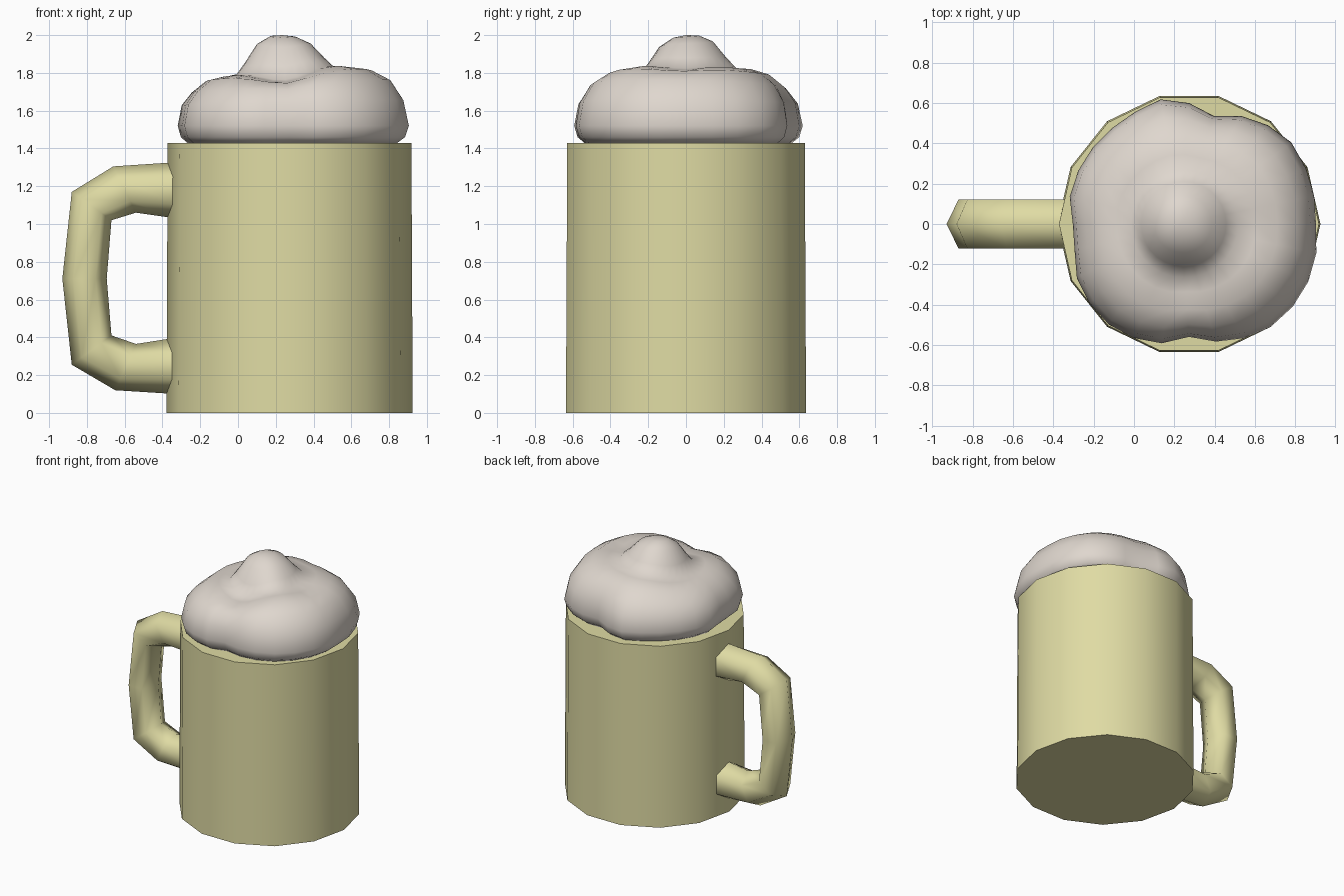
import bpy, bmesh, math
from mathutils import Vector

if "Cube" in bpy.data.objects:
    bpy.data.objects.remove(bpy.data.objects["Cube"])

CX = 0.273  # mug axis


def material(name, rgb):
    m = bpy.data.materials.new(name)
    m.diffuse_color = (*rgb, 1)
    m.use_nodes = True
    m.node_tree.nodes["Principled BSDF"].inputs["Base Color"].default_value = m.diffuse_color
    return m


YELLOW = material("pale yellow", (0.74, 0.71, 0.37))
FOAM = material("foam white", (0.74, 0.68, 0.62))


def loft(name, rings, mat, angle, tip=None):
    """Skin a list of closed rings; cap the start, and the end (or join it to a tip)."""
    bm = bmesh.new()
    vs = [[bm.verts.new(p) for p in ring] for ring in rings]
    n = len(vs[0])
    for a, b in zip(vs, vs[1:]):
        for i in range(n):
            j = (i + 1) % n
            bm.faces.new((a[i], a[j], b[j], b[i]))
    bm.faces.new(vs[0][::-1])
    if tip:
        t = bm.verts.new(tip)
        for i in range(n):
            bm.faces.new((vs[-1][i], vs[-1][(i + 1) % n], t))
    else:
        bm.faces.new(vs[-1])
    bmesh.ops.recalc_face_normals(bm, faces=bm.faces)
    me = bpy.data.meshes.new(name)
    bm.to_mesh(me)
    bm.free()
    me.materials.append(mat)
    ob = bpy.data.objects.new(name, me)
    bpy.context.collection.objects.link(ob)
    bpy.ops.object.select_all(action='DESELECT')
    ob.select_set(True)
    bpy.context.view_layer.objects.active = ob
    bpy.ops.object.shade_smooth_by_angle(angle=math.radians(angle))
    return ob


# Mug body: 14 sides, very slight taper
def circle(r, z, n=14):
    return [(CX + r * math.cos(2 * math.pi * i / n),
             r * math.sin(2 * math.pi * i / n), z) for i in range(n)]


loft("mug_body", [circle(0.652, 0), circle(0.645, 1.43)], YELLOW, 40)

# Handle: hexagonal sections between outer and inner outline points (x, z)
outer = [(-0.33, 1.327), (-0.66, 1.305), (-0.88, 1.17), (-0.93, 0.71),
         (-0.88, 0.255), (-0.65, 0.12), (-0.33, 0.10)]
inner = [(-0.33, 1.03), (-0.54, 1.06), (-0.67, 1.02), (-0.695, 0.71),
         (-0.67, 0.41), (-0.54, 0.365), (-0.33, 0.398)]
sections = []
for (ox, oz), (ix, iz) in zip(outer, inner):
    o, i = Vector((ox, 0, oz)), Vector((ix, 0, iz))
    mid, half = (o + i) / 2, (o - i) / 2
    sections.append([mid + half * math.cos(k * math.pi / 3)
                     + Vector((0, 0.139 * math.sin(k * math.pi / 3), 0)) for k in range(6)])
loft("handle", sections, YELLOW, 65)

# Foam: lumpy outline (angle, radius) swept over a mound profile
outline = [(0, .63), (20, .64), (40, .65), (60, .61), (80, .54), (95, .63), (105, .635),
           (120, .61), (150, .61), (166, .61), (187, .56), (200, .61), (215, .63),
           (235, .64), (255, .615), (270, .56), (285, .605), (305, .65), (325, .66),
           (342, .655), (360, .63)]


def radius(deg):
    for (a, r), (b, s) in zip(outline, outline[1:]):
        if deg <= b:
            return r + (s - r) * (deg - a) / (b - a)


def dent(x, y, px, py, depth, width):
    return depth * math.exp(-((x - px) ** 2 + (y - py) ** 2) / width ** 2)


# (fraction of outline, height, how far the ring follows the lumps)
profile = [(0.91, 1.43, 1), (0.97, 1.46, 1), (1.0, 1.52, 1), (0.96, 1.65, .9),
           (0.86, 1.75, .7), (0.72, 1.81, .5), (0.56, 1.83, .3), (0.43, 1.83, .1),
           (0.34, 1.88, 0), (0.23, 1.955, 0), (0.11, 1.99, 0)]
rings = []
for t, z, lump in profile:
    ring = []
    for k in range(28):
        deg = k * 360 / 28
        a = math.radians(deg)
        r = t * (0.62 + (radius(deg) - 0.62) * lump)
        x = CX - 0.04 * (1 - t) + r * math.cos(a)
        y = r * math.sin(a)
        h = z
        if z > 1.6:  # uneven shoulders and hollows around the peak
            fall = min(1, max(0, (t - 0.2) * 4)) * min(1, (z - 1.6) * 8)
            h += fall * (0.035 * math.cos(a + 0.3) - 0.02)
            h -= dent(x, y, 0.25, -0.34, 0.07, 0.17)
            h -= dent(x, y, 0.60, -0.03, 0.03, 0.13)
            h += dent(x, y, 0.15, 0.28, 0.03, 0.2)
        ring.append((x, y, h))
    rings.append(ring)
loft("foam", rings, FOAM, 75, tip=(CX - 0.04, 0, 2.0))
